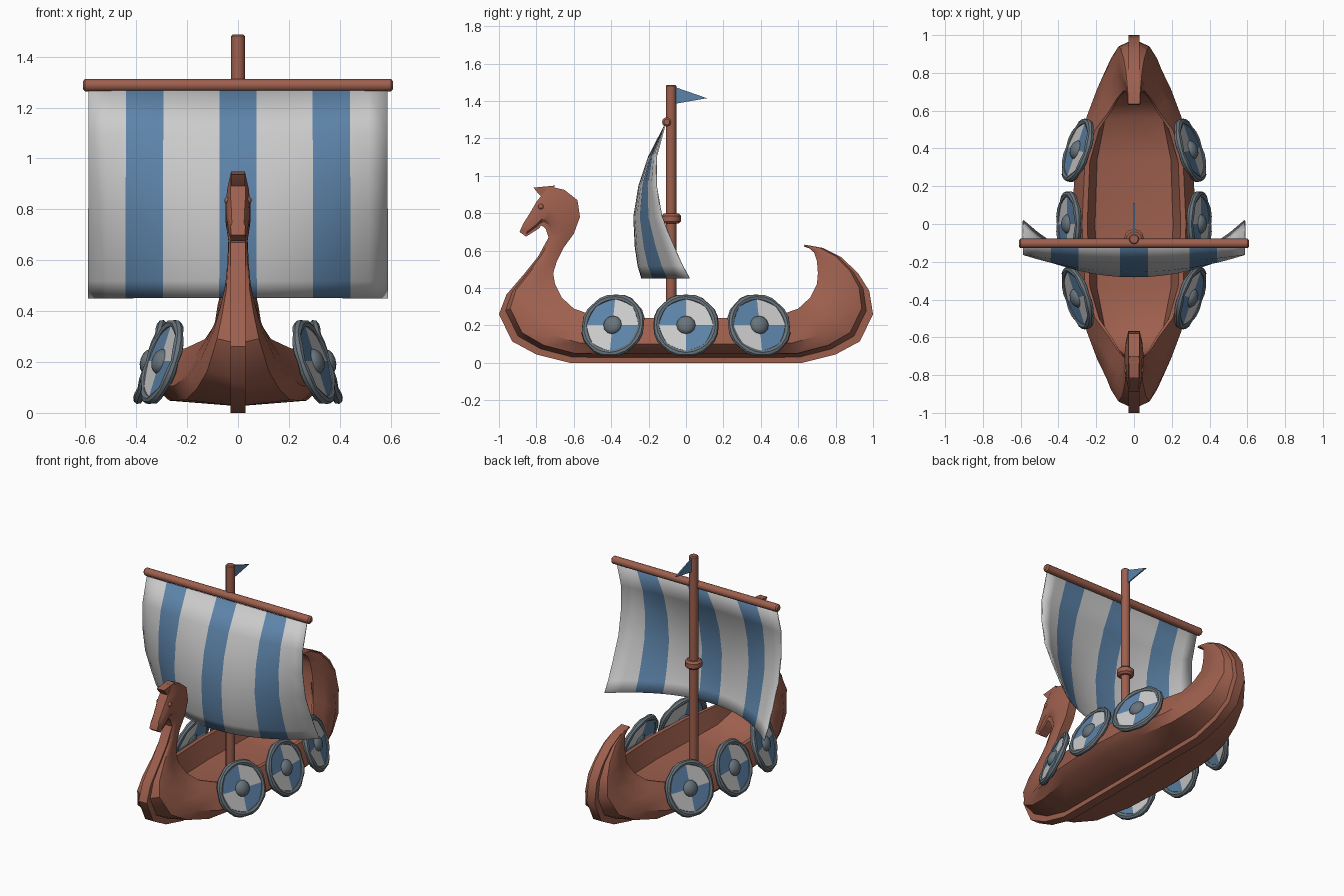
import bpy, bmesh
from math import pi, radians, cos, sin, atan2, floor
from mathutils import Matrix, Vector

if "Cube" in bpy.data.objects:
    bpy.data.objects.remove(bpy.data.objects["Cube"])


def material(name, rgb):
    m = bpy.data.materials.new(name)
    m.diffuse_color = (*rgb, 1)
    m.use_nodes = True
    m.node_tree.nodes["Principled BSDF"].inputs["Base Color"].default_value = m.diffuse_color
    return m


WOOD = material("wood", (0.34, 0.115, 0.075))
BLUE = material("blue_paint", (0.11, 0.23, 0.40))
WHITE = material("white_cloth", (0.62, 0.62, 0.62))
METAL = material("grey_metal", (0.14, 0.175, 0.20))


def finish(bm, name, mats, angle=40):
    bmesh.ops.recalc_face_normals(bm, faces=bm.faces)
    me = bpy.data.meshes.new(name)
    bm.to_mesh(me)
    bm.free()
    for m in mats:
        me.materials.append(m)
    ob = bpy.data.objects.new(name, me)
    bpy.context.collection.objects.link(ob)
    bpy.ops.object.select_all(action='DESELECT')
    ob.select_set(True)
    bpy.context.view_layer.objects.active = ob
    bpy.ops.object.shade_smooth_by_angle(angle=radians(angle))
    return ob


def loft(name, rings, mats):
    bm = bmesh.new()
    vs = [[bm.verts.new(p) for p in r] for r in rings]
    n = len(vs[0])
    for a, b in zip(vs, vs[1:]):
        for i in range(n):
            bm.faces.new((a[i], a[(i + 1) % n], b[(i + 1) % n], b[i]))
    bm.faces.new(vs[0])
    bm.faces.new(vs[-1])
    return finish(bm, name, mats)


def rod(name, a, b, r, bevel=0.006, sides=12):
    a, b = Vector(a), Vector(b)
    bm = bmesh.new()
    rot = (b - a).to_track_quat('Z', 'Y').to_matrix().to_4x4()
    bmesh.ops.create_cone(bm, cap_ends=True, segments=sides, radius1=r, radius2=r,
                          depth=(b - a).length, matrix=Matrix.Translation((a + b) / 2) @ rot)
    caps = [e for e in bm.edges if any(len(f.verts) > 4 for f in e.link_faces)]
    bmesh.ops.bevel(bm, geom=caps, offset=bevel, segments=1, affect='EDGES')
    return finish(bm, name, [WOOD])


def plate(name, pts, half, mat):
    # side profile (y, z) extruded across x
    bm = bmesh.new()
    f = bm.faces.new([bm.verts.new((-half, y, z)) for y, z in pts])
    ext = bmesh.ops.extrude_face_region(bm, geom=[f])["geom"]
    bmesh.ops.translate(bm, vec=(2 * half, 0, 0), verts=[v for v in ext if isinstance(v, bmesh.types.BMVert)])
    return finish(bm, name, [mat], 30)


# Hull stations: keel (y, z), gunwale (y, z), belly half width, gunwale half width, floor height
shared = [(0, 0, 0, .24, .33, .275, .38), (.35, 0, .33, .24, .31, .26, .38),
          (.62, 0, .50, .255, .25, .205, .48), (.80, .045, .60, .29, .195, .13, .68),
          (.93, .115, .665, .35, .145, .09, .9), (1.0, .26, .70, .42, .095, .06, 1)]
bow = [(-.96, .365, -.71, .48, .07, .045), (-.87, .47, -.69, .545, .05, .035),
       (-.79, .57, -.655, .615, .042, .03), (-.735, .67, -.60, .69, .038, .03),
       (-.75, .715, -.567, .78, .048, .03), (-.765, .73, -.58, .87, .05, .028),
       (-.775, .735, -.65, .925, .05, .028), (-.785, .72, -.735, .945, .048, .028),
       (-.80, .71, -.80, .86, .046, .03), (-.855, .675, -.835, .80, .036, .026),
       (-.89, .70, -.87, .745, .028, .024)]
stern = [(.98, .385, .705, .48, .08, .05), (.92, .48, .70, .545, .06, .04),
         (.83, .565, .685, .59, .045, .032), (.73, .615, .66, .612, .035, .03),
         (.635, .632, .63, .622, .03, .03)]


def section(s):
    oy, oz, iy, iz, wb, wg = s[:6]
    tf = s[6] if len(s) > 6 else 1
    k = min(.03, wb)
    half = [(k, 0), (k, .12), (k + (wb - k) * .8, .2), (wb, .42),
            (wb * .55 + wg * .45 + .003, .72), (wg, 1), (wg * .9, 1), (wg * .75, tf + (1 - tf) * .15)]
    prof = half + [(0, tf)] + [(-x, t) for x, t in reversed(half)]
    return [(x, oy + (iy - oy) * t, oz + (iz - oz) * t) for x, t in prof]


front = [(-s[0], s[1], -s[2]) + s[3:] for s in shared[1:]]
stations = bow[::-1] + front[::-1] + shared + stern
loft("hull_with_dragon_prow", [section(s) for s in stations], [WOOD])

# Dragon crest and eyes
plate("dragon_crest", [(-.70, .948), (-.815, .937), (-.79, .905), (-.75, .87)], .027, WOOD)
for sx in (-1, 1):
    bm = bmesh.new()
    bmesh.ops.create_icosphere(bm, subdivisions=2, radius=.016,
                               matrix=Matrix.Translation((sx * .038, -.775, .835)))
    finish(bm, "dragon_eye", [WOOD])

# Mast, collar, yard and pennant
rod("mast", (0, -.08, .06), (0, -.08, 1.487), .028)
rod("mast_collar", (0, -.08, .745), (0, -.08, .798), .053, .012)
rod("yard", (-.61, -.103, 1.288), (.61, -.103, 1.288), .025, .009)
plate("pennant", [(-.06, 1.475), (.112, 1.415), (-.06, 1.385)], .004, BLUE)

# Billowing striped sail: height, centre y, edge y
rows = [(1.265, -.115, -.115), (1.1, -.2, -.16), (.95, -.25, -.16), (.78, -.278, -.13),
        (.62, -.27, -.065), (.52, -.255, -.02), (.452, -.235, .018)]
bm = bmesh.new()
grid = [[bm.verts.new((.587 * c / 8, yc + (ye - yc) * abs(c / 8) ** 2.1, z)) for c in range(-8, 9)]
        for z, yc, ye in rows]
for a, b in zip(grid, grid[1:]):
    for i in range(16):
        f = bm.faces.new((a[i], a[i + 1], b[i + 1], b[i]))
        f.material_index = int(i in (2, 3, 7, 8, 12, 13))
sail = finish(bm, "sail", [WHITE, BLUE], 60)
mod = sail.modifiers.new("thickness", 'SOLIDIFY')
mod.thickness = .008
mod.offset = 0


def shield(x, y, z, yaw, tilt):
    place = (Matrix.Translation((x, y, z)) @ Matrix.Rotation(yaw, 4, 'Z')
             @ Matrix.Rotation(pi / 2 - tilt, 4, 'Y'))
    # quartered board
    bm = bmesh.new()
    bmesh.ops.create_cone(bm, cap_ends=True, cap_tris=True, segments=24, radius1=.155, radius2=.155, depth=.02)
    for f in bm.faces:
        c = f.calc_center_median()
        f.material_index = int(floor(atan2(c.y, c.x) / (pi / 2)) % 2 == 0)
    bm.transform(place)
    finish(bm, "shield_board", [WHITE, BLUE])
    # notched rim
    bm = bmesh.new()
    rings = []
    for i in range(24):
        a, r = 2 * pi * i / 24, .016 if i % 3 == 0 else .021
        rings.append([bm.verts.new(((.157 + r * cos(b)) * cos(a), (.157 + r * cos(b)) * sin(a), r * sin(b)))
                      for b in (2 * pi * j / 8 for j in range(8))])
    for i in range(24):
        p, q = rings[i], rings[(i + 1) % 24]
        for j in range(8):
            bm.faces.new((p[j], p[j - 1], q[j - 1], q[j]))
    bm.transform(place)
    finish(bm, "shield_rim", [METAL])
    # centre boss
    bm = bmesh.new()
    bmesh.ops.create_uvsphere(bm, u_segments=12, v_segments=8, radius=.052)
    bm.transform(place @ Matrix.Translation((0, 0, .006)) @ Matrix.Diagonal((1, 1, .65, 1)))
    finish(bm, "shield_boss", [METAL])


for y, x in ((-.39, .298), (0, .345), (.39, .298)):
    yaw = radians(18) * (y > 0) - radians(18) * (y < 0)
    shield(x, y, .2, yaw, radians(18))
    shield(-x, y, .2, pi - yaw, radians(18))
